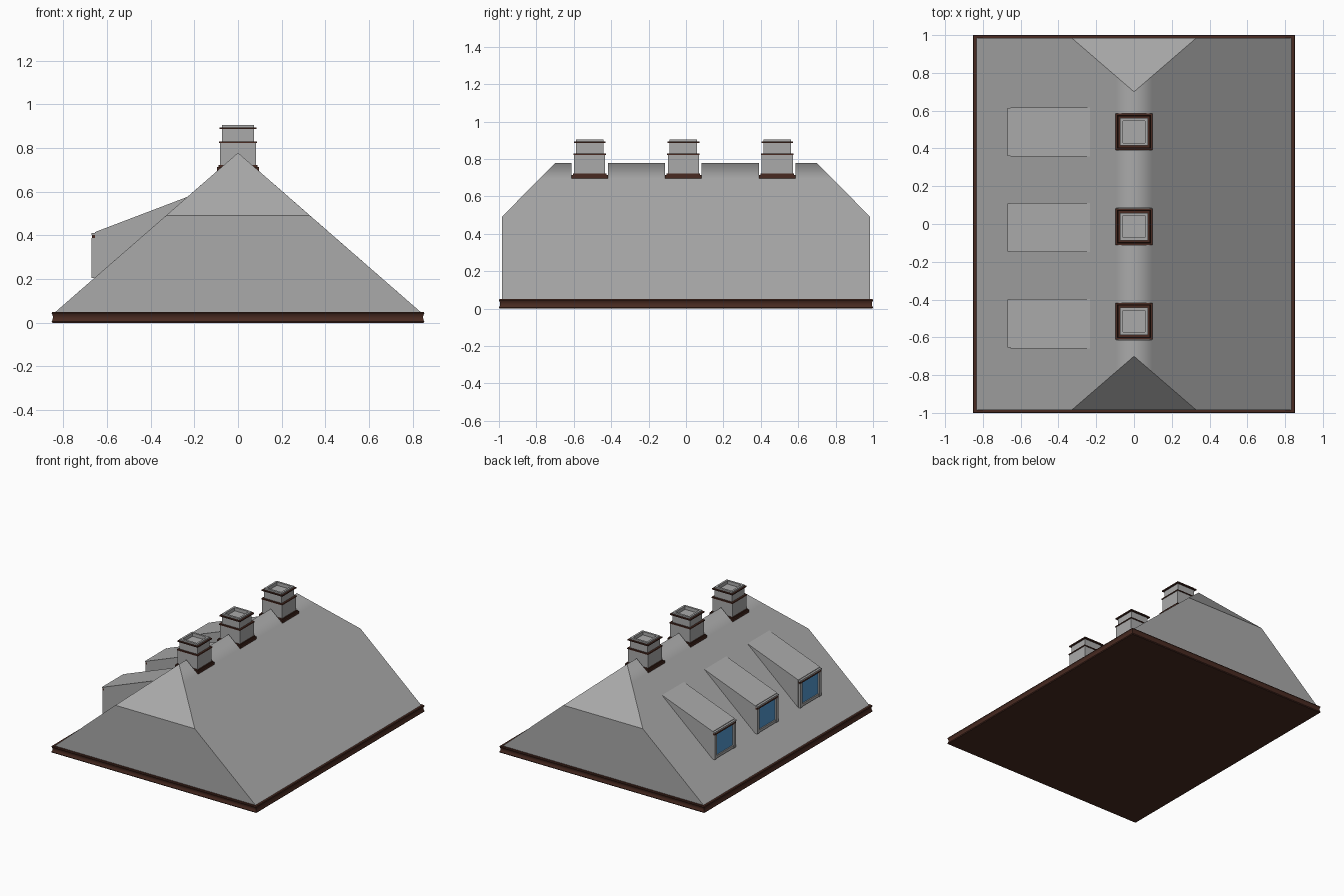
import bpy, bmesh, math

if "Cube" in bpy.data.objects:
    bpy.data.objects.remove(bpy.data.objects["Cube"])

def material(name, rgb):
    m = bpy.data.materials.new(name)
    m.diffuse_color = (*rgb, 1)
    m.use_nodes = True
    m.node_tree.nodes["Principled BSDF"].inputs["Base Color"].default_value = m.diffuse_color
    return m

GREY = material("grey_surface", (0.40, 0.40, 0.40))
BROWN = material("brown_trim", (0.065, 0.023, 0.015))
BLUE = material("window_glass", (0.09, 0.33, 0.65))

def finish(name, bm, mat=GREY):
    bmesh.ops.recalc_face_normals(bm, faces=bm.faces)
    me = bpy.data.meshes.new(name)
    bm.to_mesh(me)
    bm.free()
    ob = bpy.data.objects.new(name, me)
    bpy.context.collection.objects.link(ob)
    me.materials.append(mat)
    return ob

def loft(name, loops, y=0, mat=GREY, closed=False):
    """Rectangular loops (half x, half y, z) skinned together, capped or closed as a ring."""
    bm = bmesh.new()
    rings = [[bm.verts.new((sx * hx, y + sy * hy, z))
              for sx, sy in ((-1, -1), (1, -1), (1, 1), (-1, 1))] for hx, hy, z in loops]
    pairs = list(zip(rings, rings[1:]))
    if closed:
        pairs.append((rings[-1], rings[0]))
    else:
        bm.faces.new(rings[0])
        bm.faces.new(rings[-1])
    for a, b in pairs:
        for i in range(4):
            j = (i + 1) % 4
            bm.faces.new((a[i], a[j], b[j], b[i]))
    return finish(name, bm, mat)

def collar(name, y, outer, inner, z0, z1):
    return loft(name, [(outer, outer, z0), (outer, outer, z1),
                       (inner, inner, z1), (inner, inner, z0)], y, BROWN, True)

def box(name, x, y, z, mat=GREY):
    bm = bmesh.new()
    bmesh.ops.create_cube(bm, size=1)
    for v in bm.verts:
        v.co = [r[0] if c < 0 else r[1] for c, r in zip(v.co, (x, y, z))]
    return finish(name, bm, mat)

# eaves slab with a shallow smooth cove around its edge
cove = [(0.006 * (1 - (t / 4) ** 2), 0.025 + 0.019 * t / 4) for t in range(-4, 5)]
slab = loft("eaves_slab", [(0.853 - d, 1.0 - d, z) for d, z in
            [(0.003, 0), *cove, (0.003, 0.05)]], mat=BROWN)
slab.data.shade_smooth()
slab.data.set_sharp_from_angle(angle=math.radians(40))

# half-hipped roof
bm = bmesh.new()
for sy in (-1, 1):
    for sx in (-1, 1):
        bm.verts.new((sx * 0.835, sy * 0.985, 0.05))
        bm.verts.new((sx * 0.33, sy * 0.985, 0.49))
    bm.verts.new((0, sy * 0.70, 0.778))
bmesh.ops.convex_hull(bm, input=bm.verts)
bmesh.ops.dissolve_limit(bm, angle_limit=0.03, verts=bm.verts, edges=bm.edges)
roof = finish("roof", bm)

# chimneys set into notches cut in the ridge
for n, y in enumerate((-0.515, -0.014, 0.488), 1):
    cutter = box("notch_cutter", (-0.3, 0.3), (y - 0.098, y + 0.098), (0.694, 1))
    cutter.hide_render = True
    mod = roof.modifiers.new("notch", "BOOLEAN")
    mod.operation, mod.solver, mod.object = "DIFFERENCE", "EXACT", cutter
    bpy.context.view_layer.objects.active = roof
    bpy.ops.object.modifier_apply(modifier=mod.name)
    bpy.data.objects.remove(cutter)

    loft(f"chimney_{n}", [(h, h, z) for h, z in
         ((0.083, 0.69), (0.083, 0.825), (0.073, 0.825), (0.073, 0.905),
          (0.058, 0.905), (0.058, 0.88))], y)
    collar(f"chimney_base_{n}", y, 0.097, 0.08, 0.695, 0.713)
    collar(f"chimney_base_step_{n}", y, 0.089, 0.08, 0.713, 0.722)
    collar(f"chimney_band_{n}", y, 0.087, 0.071, 0.822, 0.830)
    collar(f"chimney_top_band_{n}", y, 0.085, 0.071, 0.886, 0.894)

# soften the ridge only: a strip along the top blends over it, other folds stay sharp
bm = bmesh.new()
bm.from_mesh(roof.data)
bmesh.ops.bisect_plane(bm, geom=bm.verts[:] + bm.edges[:] + bm.faces[:], dist=1e-4,
                       plane_co=(0, 0, 0.694), plane_no=(0, 0, 1))
bm.normal_update()
for f in bm.faces:
    f.smooth = True
for e in bm.edges:
    ridge = all(v.co.z > 0.77 for v in e.verts)
    e.smooth = ridge or e.calc_face_angle(0) < 0.08
bm.to_mesh(roof.data)
bm.free()

# shed dormers on the left slope, each with a framed window
FX = -0.655
for n, y in enumerate((-0.528, -0.018, 0.487), 1):
    y0, y1 = y - 0.13, y + 0.13
    bm = bmesh.new()
    a, b = [[bm.verts.new((x, yy, z)) for x, z in
             ((FX, 0.205), (FX, 0.415), (-0.232, 0.576))] for yy in (y0, y1)]
    bm.faces.new(a)
    bm.faces.new(b)
    for i in (0, 1):
        bm.faces.new((a[i], a[i + 1], b[i + 1], b[i]))
    finish(f"dormer_{n}", bm)

    box(f"window_pane_{n}", (FX - 0.004, FX), (y0 + 0.03, y1 - 0.03), (0.225, 0.385), BLUE)
    for side, ya in (("left", y0 + 0.003), ("right", y1 - 0.031)):
        box(f"window_post_{side}_{n}", (FX - 0.015, FX), (ya, ya + 0.028), (0.205, 0.387))
    box(f"window_sill_{n}", (FX - 0.013, FX), (y0 + 0.031, y1 - 0.031), (0.207, 0.227))
    box(f"window_header_{n}", (FX - 0.014, FX), (y0 + 0.004, y1 - 0.004), (0.387, 0.402), BROWN)
    box(f"window_cap_{n}", (FX - 0.016, FX), (y0 + 0.003, y1 - 0.003), (0.402, 0.411))
